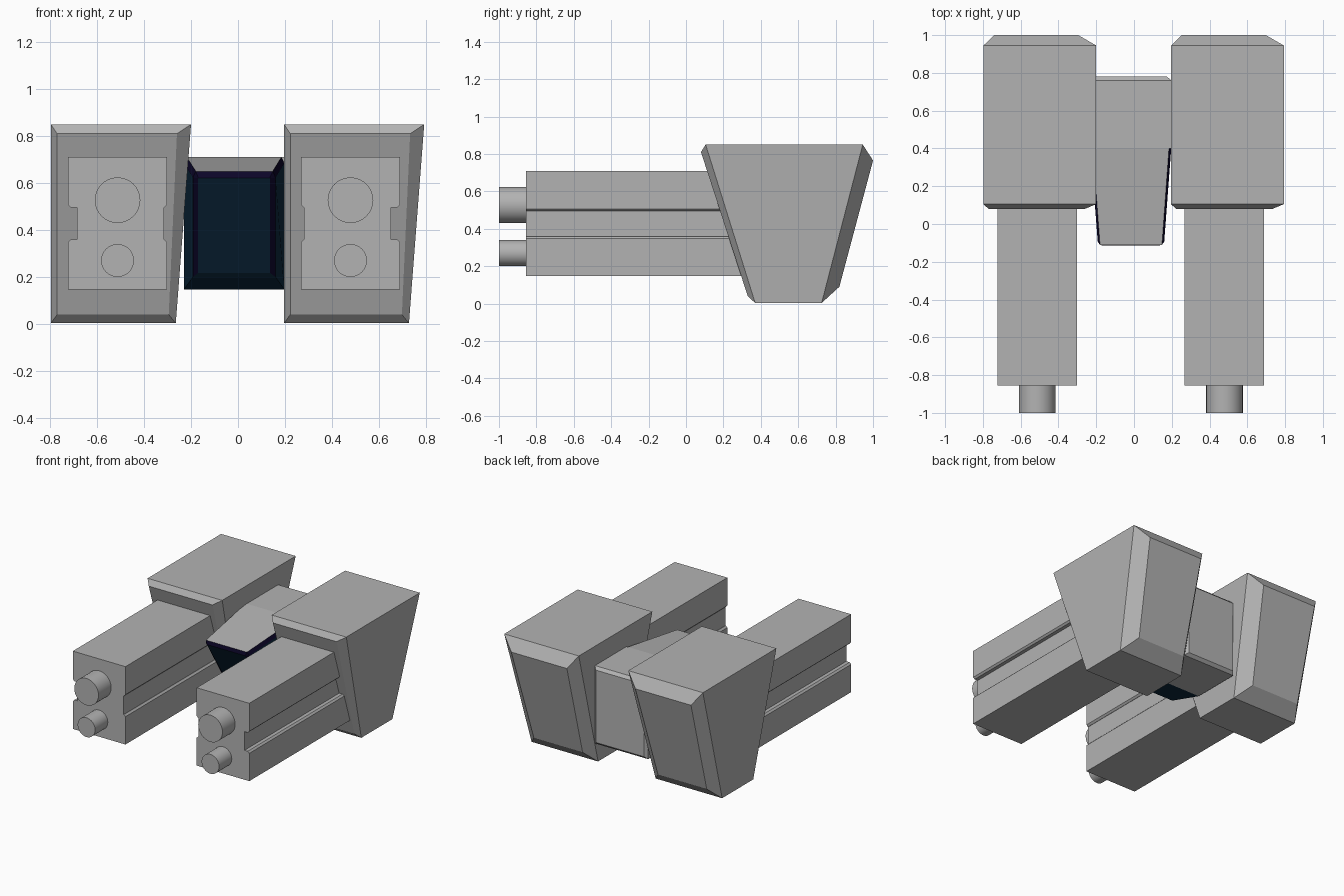
import bpy, bmesh, math

if "Cube" in bpy.data.objects:
    bpy.data.objects.remove(bpy.data.objects["Cube"])


def material(name, rgb):
    m = bpy.data.materials.new(name)
    m.diffuse_color = (*rgb, 1)
    m.use_nodes = True
    m.node_tree.nodes["Principled BSDF"].inputs["Base Color"].default_value = m.diffuse_color
    return m


GREY = material("grey", (0.45, 0.45, 0.45))
BLUE = material("dark_blue", (0.004, 0.024, 0.052))
NAVY = material("navy_edge", (0.004, 0.002, 0.025))


def loft(name, rings, mats=(GREY,), rule=None):
    """Skin equal-length rings and cap both ends; rule(ring, side) picks the material."""
    bm = bmesh.new()
    vs = [[bm.verts.new(p) for p in r] for r in rings]
    n = len(rings[0])
    for i in range(len(vs) - 1):
        for j in range(n):
            k = (j + 1) % n
            f = bm.faces.new((vs[i][j], vs[i][k], vs[i + 1][k], vs[i + 1][j]))
            f.material_index = rule(i, j) if rule else 0
    bm.faces.new(vs[0])
    last = bm.faces.new(vs[-1])
    last.material_index = rule(len(vs) - 1, 0) if rule else 0
    bmesh.ops.recalc_face_normals(bm, faces=bm.faces)
    me = bpy.data.meshes.new(name)
    bm.to_mesh(me)
    bm.free()
    for m in mats:
        me.materials.append(m)
    ob = bpy.data.objects.new(name, me)
    bpy.context.collection.objects.link(ob)
    return ob


def quad(x0, x1_low, x1_high, low, high):
    """Four corners; low and high are (y, z) of the bottom and top edges."""
    return [(x0, *low), (x1_low, *low), (x1_high, *high), (x0, *high)]


def housing(name, dx):
    # tapered block with bevelled front and back rims
    rings = [
        quad(-0.77, -0.295, -0.26, (0.33, 0.04), (0.08, 0.81)),
        quad(-0.797, -0.265, -0.2, (0.37, 0.003), (0.105, 0.85)),
        quad(-0.797, -0.265, -0.2, (0.725, 0.003), (0.945, 0.85)),
        quad(-0.74, -0.35, -0.295, (0.82, 0.09), (1.0, 0.765)),
    ]
    loft(name, [[(x + dx, y, max(z, 0)) for x, y, z in r] for r in rings])


housing("left_housing", 0)
housing("right_housing", 0.993)

# Grooved arms, mirrored about the line between them
CENTRE = -0.017
L, R, B, T, G0, G1 = -0.723, -0.302, 0.147, 0.71, 0.36, 0.495
OUT, INN, C = L + 0.038, R - 0.014, 0.012
PROFILE = [(L, B), (R, B), (R, G0 - C), (R - C, G0), (INN, G0), (INN, G1),
           (R - C, G1), (R, G1 + C), (R, T), (L, T), (L, G1 + C), (L + C, G1),
           (OUT, G1), (OUT, G0), (L + C, G0), (L, G0 - C)]
for side, flip in (("left", False), ("right", True)):
    mx = (lambda x: 2 * CENTRE - x) if flip else (lambda x: x)
    loft(side + "_arm", [[(mx(x), y, z) for x, z in PROFILE] for y in (-0.855, 0.6)])
    # Round plugs on the arm's front end
    for label, z, r in (("upper", 0.527, 0.097), ("lower", 0.27, 0.07)):
        bpy.ops.mesh.primitive_cylinder_add(
            vertices=32, radius=r, depth=0.17,
            location=(mx(-0.513), -0.915, z), rotation=(math.pi / 2, 0, 0))
        ob = bpy.context.object
        ob.name = f"{side}_{label}_plug"
        ob.data.materials.append(GREY)
        bpy.ops.object.shade_smooth_by_angle(angle=math.radians(30))

# Centre block between the housings, with a bevelled back rim
loft("centre_block", [
    quad(-0.23, 0.197, 0.197, (0.4, 0.147), (0.4, 0.71)),
    quad(-0.23, 0.197, 0.197, (0.76, 0.147), (0.76, 0.71)),
    quad(-0.21, 0.175, 0.175, (0.78, 0.167), (0.78, 0.69)),
])


def nose_ring(x0, x1, low, high, c):
    """Six-sided section with small chamfers along both top edges."""
    (yl, zl), (yh, zh) = low, high
    t = 1 - 2.2 * c / (zh - zl)
    ys, zs = yl + (yh - yl) * t, zl + (zh - zl) * t
    return [(x0, yl, zl), (x1, yl, zl), (x1, ys, zs),
            (x1 - c, yh, zh), (x0 + c, yh, zh), (x0, ys, zs)]


def nose_colour(ring, side):
    if ring == 0:  # long sides: grey top, navy chamfers, blue elsewhere
        return (1, 1, 2, 0, 2, 1)[side]
    if ring == 1:  # frame round the front panel
        return 1 if side == 0 else 2
    return 1


# Tapered nose with a raked dark front panel
loft("nose", [
    nose_ring(-0.23, 0.197, (0.4, 0.147), (0.4, 0.71), 0.012),
    nose_ring(-0.192, 0.16, (0.17, 0.2), (-0.11, 0.65), 0.012),
    nose_ring(-0.17, 0.136, (0.15, 0.217), (-0.113, 0.622), 0.001),
], (GREY, BLUE, NAVY), nose_colour)
